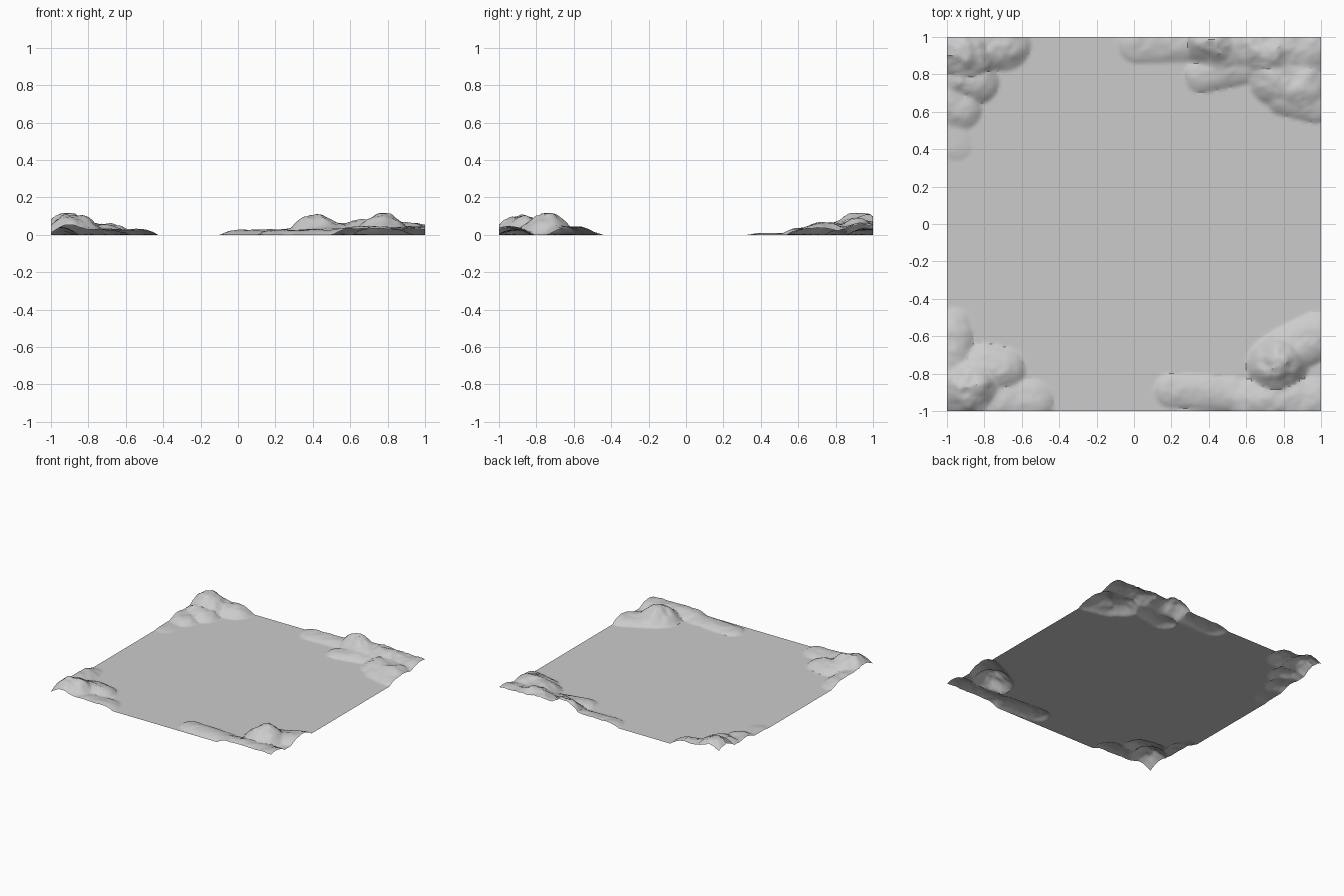
import bpy, bmesh
from mathutils import Vector, noise

# Sculpted strokes: start x, y, end x, y, radius, height, falloff power
STROKES = [
    # back left corner
    (-0.92, 0.92, -0.89, 0.90, 0.17, 0.113, 1.2),
    (-0.86, 0.95, -0.69, 0.96, 0.14, 0.058, 1.0),
    (-0.92, 0.78, -0.84, 0.76, 0.12, 0.055, 1.0),
    (-0.98, 0.66, -0.93, 0.62, 0.12, 0.040, 1.0),
    (-0.97, 0.50, -0.95, 0.42, 0.08, 0.010, 0.7),
    # back right ridge
    (0.02, 0.97, 0.35, 0.98, 0.11, 0.028, 0.8),
    (0.40, 0.98, 0.44, 0.97, 0.15, 0.095, 1.3),
    (0.45, 0.97, 0.95, 0.95, 0.17, 0.055, 0.8),
    (0.36, 0.79, 0.60, 0.84, 0.09, 0.030, 0.8),
    (0.66, 0.94, 0.74, 0.91, 0.15, 0.075, 1.2),
    (0.76, 0.78, 0.90, 0.73, 0.15, 0.060, 0.9),
    (0.80, 0.68, 0.97, 0.64, 0.10, 0.035, 0.8),
    # front left corner
    (-0.89, -0.89, -0.87, -0.87, 0.17, 0.098, 1.2),
    (-0.97, -0.80, -0.97, -0.60, 0.11, 0.040, 0.9),
    (-0.96, -0.55, -0.96, -0.53, 0.08, 0.020, 0.8),
    (-0.80, -0.76, -0.70, -0.78, 0.12, 0.050, 0.9),
    (-0.80, -0.95, -0.55, -0.95, 0.12, 0.030, 0.8),
    # front right corner
    (0.76, -0.76, 0.78, -0.74, 0.16, 0.112, 1.3),
    (0.82, -0.68, 0.98, -0.60, 0.13, 0.045, 0.9),
    (0.20, -0.89, 0.52, -0.91, 0.09, 0.026, 0.7),
    (0.62, -0.95, 0.96, -0.94, 0.12, 0.040, 0.8),
]


def height(x, y):
    p = Vector((x, y, 0))
    values = []
    for x1, y1, x2, y2, r, h, power in STROKES:
        a, b = Vector((x1, y1, 0)), Vector((x2, y2, 0))
        t = max(0, min(1, (p - a).dot(b - a) / (b - a).length_squared))
        d = (p - a.lerp(b, t)).length / r
        if d < 1:
            values.append(h * (1 - d * d) ** power)
    if not values:
        return 0
    values.sort(reverse=True)
    z = values[0] + 0.12 * sum(values[1:])
    rough = noise.fractal(p * 9, 0.8, 2.0, 4)
    return min(0.115, max(0, z * (1 + 0.22 * rough)))


# Open terrain sheet: flat plain with raised hills in the corners
bm = bmesh.new()
bmesh.ops.create_grid(bm, x_segments=140, y_segments=140, size=1)
for v in bm.verts:
    v.co.z = height(v.co.x, v.co.y)
mesh = bpy.data.meshes.new("terrain")
bm.to_mesh(mesh)
bm.free()
terrain = bpy.data.objects.new("terrain", mesh)
bpy.context.collection.objects.link(terrain)
bpy.context.view_layer.objects.active = terrain
terrain.select_set(True)
bpy.ops.object.shade_smooth_by_angle()
